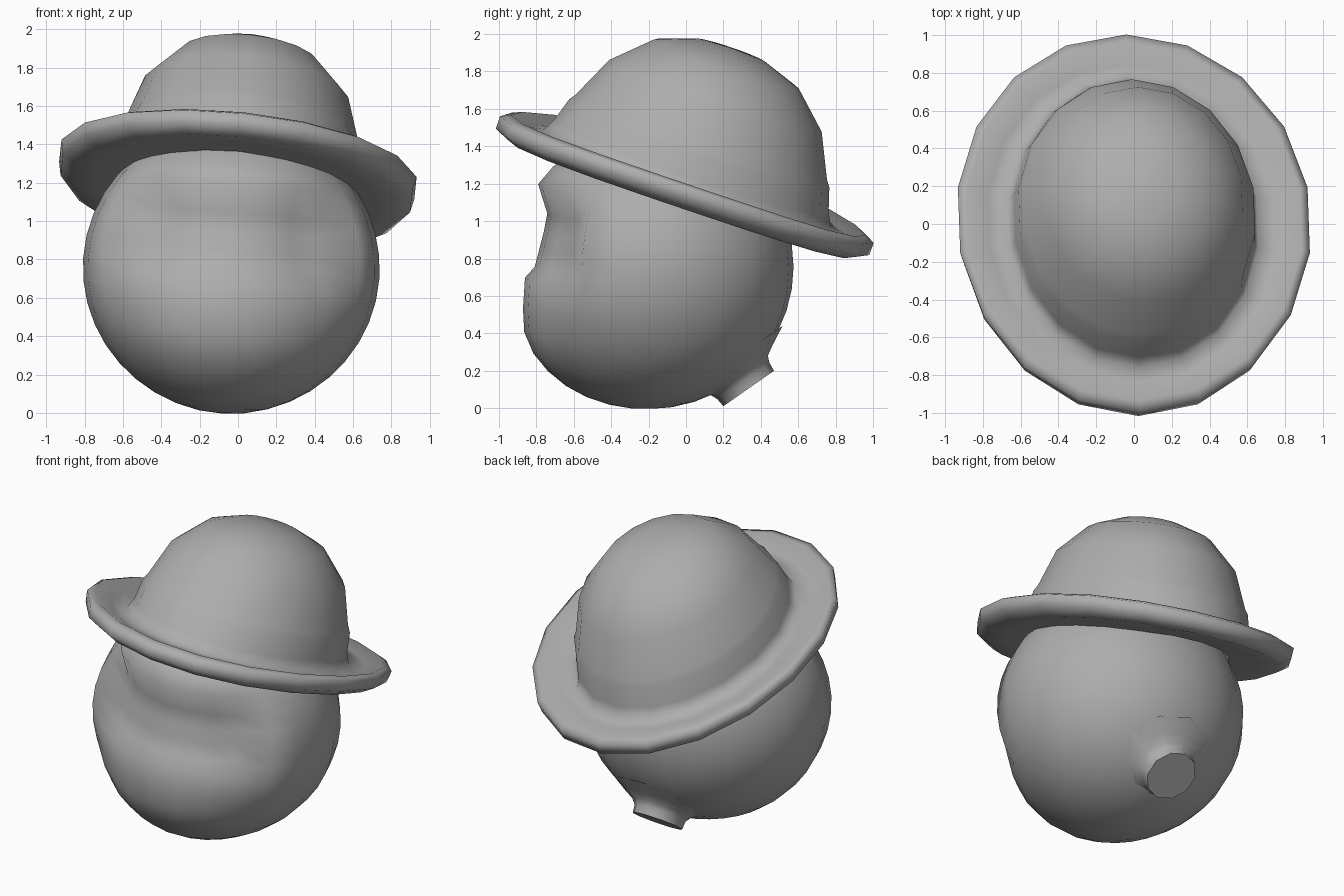
import bpy, bmesh
from math import sin, cos, pi, atan2, asin, radians, degrees
from mathutils import Vector

if "Cube" in bpy.data.objects:
    bpy.data.objects.remove(bpy.data.objects["Cube"])

grey = bpy.data.materials.new("dark_grey")
grey.diffuse_color = (0.42, 0.42, 0.42, 1)
grey.use_nodes = True
grey.node_tree.nodes["Principled BSDF"].inputs["Base Color"].default_value = grey.diffuse_color


def finish(name, bm, loc, rot, angle=60):
    bmesh.ops.recalc_face_normals(bm, faces=bm.faces)
    me = bpy.data.meshes.new(name)
    bm.to_mesh(me)
    bm.free()
    me.materials.append(grey)
    ob = bpy.data.objects.new(name, me)
    bpy.context.collection.objects.link(ob)
    ob.location, ob.rotation_euler = loc, rot
    bpy.ops.object.select_all(action='DESELECT')
    ob.select_set(True)
    bpy.context.view_layer.objects.active = ob
    bpy.ops.object.shade_smooth_by_angle(angle=radians(angle))
    return ob


def oval_lathe(profile, sides, lift=0.0, cap_top=False):
    """Sweep (x radius, y radius, height) points round z; lift raises the brim sides."""
    bm = bmesh.new()
    rings = []
    for rx, ry, z in profile:
        ring = []
        for i in range(sides):
            a = 2 * pi * i / sides + pi / 2
            up = lift * cos(a) ** 2 * max(0, rx - 0.68) / 0.26
            ring.append(bm.verts.new((rx * cos(a), ry * sin(a), z + up)))
        rings.append(ring)
    for r0, r1 in zip(rings, rings[1:]):
        for i in range(sides):
            j = (i + 1) % sides
            bm.faces.new((r0[i], r0[j], r1[j], r1[i]))
    if cap_top:
        bm.faces.new(rings[-1])
    return bm


# Head: sphere with a fuller chin and a scooped-out face opening
R = 0.755
scoop = {0: 0.13, 9: 0.145, 18: 0.145, 27: 0.125}   # depth by latitude
bm = bmesh.new()
bmesh.ops.create_uvsphere(bm, u_segments=24, v_segments=20, radius=R)
chin = Vector((0, -0.70, -0.71)).normalized()
for v in bm.verts:
    d = v.co.normalized()
    lon = degrees(abs(atan2(d.x, -d.y)))
    lat = round(degrees(asin(max(-1, min(1, d.z)))))
    r = R + 0.035 * max(0, d.dot(chin)) ** 6
    lip = 0
    if lon < 58:
        r -= scoop.get(lat, 0)
        side = 1 - (lon / 60) ** 4
        if lat == -9:
            r -= 0.075 * side
            lip = 0.05 * side
        elif lat == -18:
            r -= 0.045 * side
        elif lat == -27:
            r -= 0.012 * side
    v.co = Vector((d.x * 1.025, d.y, d.z)) * r
    v.co.z += lip
finish("head", bm, (-0.035, -0.18, 0.755), (0, 0.07, 0), 85)

# Neck stub, flared where it joins the head
bm = oval_lathe([(0.34, 0.34, -0.17), (0.26, 0.24, -0.118), (0.20, 0.185, -0.085),
                 (0.17, 0.17, -0.05), (0.165, 0.165, 0)], 10, cap_top=True)
finish("neck", bm, (-0.02, 0.335, 0.105), (radians(180 + 35), 0, 0), 50)

# Hat: underside and thick upturned rim, then banded dome
hat = [(0.55, 0.66, -0.03), (0.74, 0.84, -0.04), (0.86, 0.98, -0.06),
       (0.93, 1.055, -0.025), (0.945, 1.055, 0.045), (0.90, 1.00, 0.07),
       (0.78, 0.89, 0.04), (0.67, 0.81, 0.055),
       (0.645, 0.775, 0.12), (0.635, 0.735, 0.25), (0.615, 0.71, 0.285),
       (0.54, 0.60, 0.52), (0.37, 0.41, 0.70), (0.19, 0.20, 0.775), (0.02, 0.02, 0.79)]
finish("hat", oval_lathe(hat, 18, 0.05, cap_top=True), (-0.01, -0.01, 1.18),
       (-0.328, 0.105, 0), 88)
